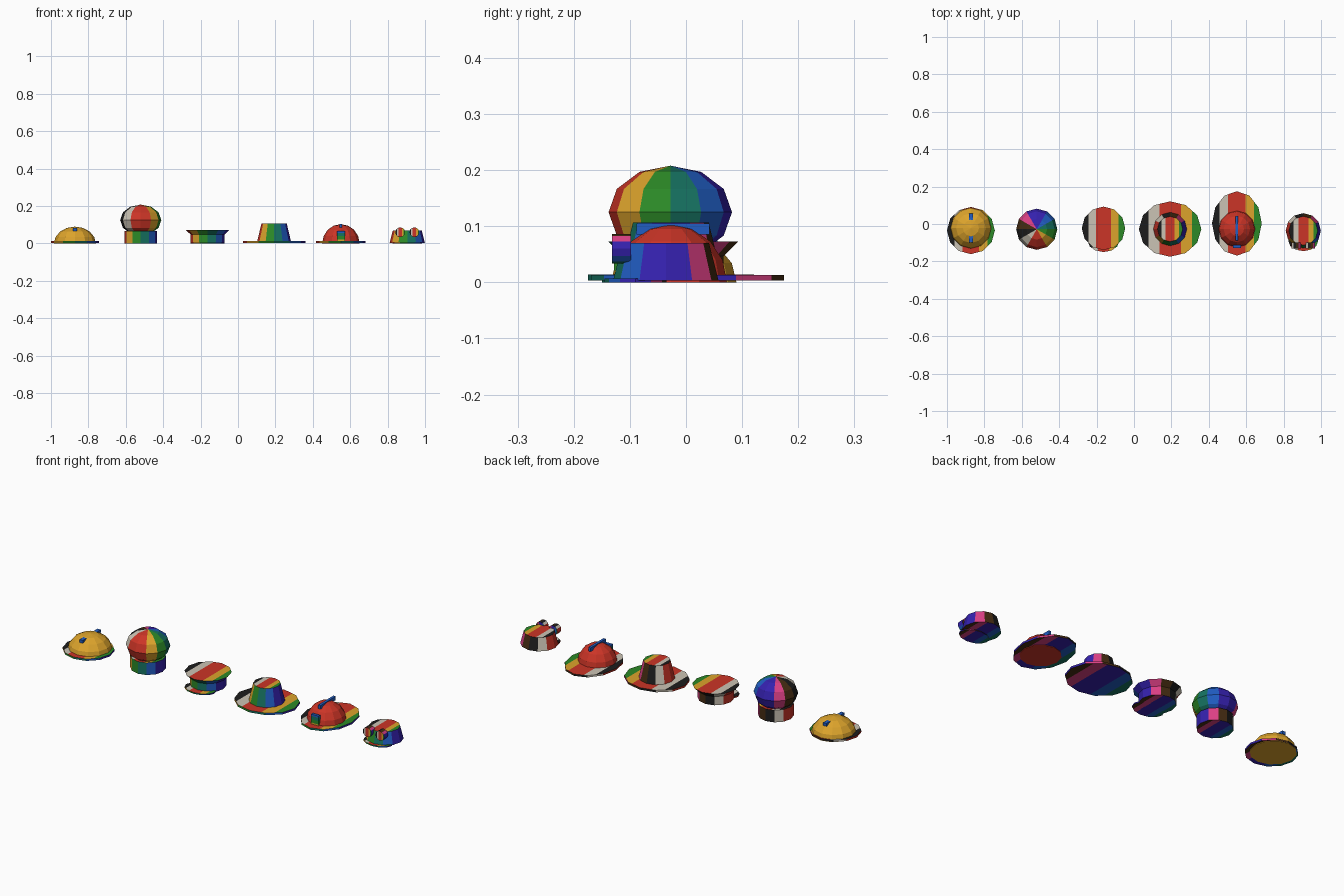
import bpy, bmesh, math
from mathutils import Matrix, Vector

if "Cube" in bpy.data.objects:
    bpy.data.objects.remove(bpy.data.objects["Cube"])

# Palette, in the order the stripes run
COLOURS = [("black", (0.012, 0.012, 0.012)), ("cream", (0.60, 0.55, 0.46)),
           ("red", (0.60, 0.035, 0.02)), ("yellow", (0.72, 0.37, 0.025)),
           ("green", (0.025, 0.25, 0.02)), ("teal", (0.008, 0.17, 0.12)),
           ("blue", (0.015, 0.11, 0.55)), ("violet", (0.035, 0.015, 0.42)),
           ("pink", (0.70, 0.05, 0.23)), ("brown", (0.06, 0.025, 0.006))]
MATS = []
for name, c in COLOURS:
    m = bpy.data.materials.new(name)
    m.diffuse_color = (*c, 1)
    m.use_nodes = True
    m.node_tree.nodes["Principled BSDF"].inputs["Base Color"].default_value = m.diffuse_color
    MATS.append(m)
BANDS = [0, 1, 2, 2, 3, 4, 5, 6, 7, 7, 8, 9]   # twelve bands, red and violet doubled
RED, YELLOW, BLUE = 2, 3, 6


def band(u):
    return BANDS[int((u % 1.0) * 12) % 12]


def finish(name, bm, loc, scale, rot_x=0.0):
    bm.transform(Matrix.Translation(loc) @ Matrix.Rotation(rot_x, 4, 'X')
                 @ Matrix.Diagonal((*scale, 1)))
    bm.normal_update()
    me = bpy.data.meshes.new(name)
    bm.to_mesh(me)
    bm.free()
    for m in MATS:
        me.materials.append(m)
    ob = bpy.data.objects.new(name, me)
    bpy.context.collection.objects.link(ob)
    return ob


def drum(name, loc, rx, ry, h, top=1.0, rot_x=0.0):
    """Twelve-sided drum standing on loc: colours run round the wall, stripes cross the ends."""
    bm = bmesh.new()
    bmesh.ops.create_cone(bm, cap_ends=True, segments=12, radius1=1, radius2=top, depth=1,
                          matrix=Matrix.Translation((0, 0, 0.5)))
    bm.normal_update()
    for end, r in ((1, top), (-1, 1.0)):
        for n in (-2, -1, 0, 1, 2):
            faces = [f for f in bm.faces if f.normal.z * end > 0.99]
            geom = set(faces)
            for f in faces:
                geom.update(f.edges, f.verts)
            bmesh.ops.bisect_plane(bm, geom=list(geom), dist=1e-6,
                                   plane_co=(n * r / 12 / 0.24, 0, 0), plane_no=(1, 0, 0))
            bm.normal_update()
    for f in bm.faces:
        c = f.calc_center_median()
        if abs(f.normal.z) > 0.99:
            r = top if f.normal.z > 0 else 1.0
            f.material_index = band((0.25 if f.normal.z > 0 else 0.75) + 0.24 * c.x / r)
        else:
            a = math.atan2(f.normal.y, f.normal.x)
            f.material_index = band((a - math.pi / 2) / math.tau)
    return finish(name, bm, loc, (rx, ry, h), rot_x)


def ball(name, loc, r, h, colour=None, half=False):
    """Faceted ball or closed half ball; no colour gives one band per segment."""
    bm = bmesh.new()
    bmesh.ops.create_uvsphere(bm, u_segments=12, v_segments=6 if not half else 8, radius=1)
    # put a vertex line at the front
    if half:
        g = bm.verts[:] + bm.edges[:] + bm.faces[:]
        cut = bmesh.ops.bisect_plane(bm, geom=g, dist=1e-5, plane_co=(0, 0, 0),
                                     plane_no=(0, 0, 1), clear_inner=True)
        rim = [e for e in bm.edges if e.is_boundary]
        bmesh.ops.contextual_create(bm, geom=rim)
        bmesh.ops.recalc_face_normals(bm, faces=bm.faces[:])
    for f in bm.faces:
        c = f.calc_center_median()
        f.material_index = colour if colour is not None else band(
            (math.atan2(c.y, c.x) - math.pi) / math.tau)
    return finish(name, bm, loc, (r, r, h))


def box(name, lo, hi, banded=False):
    """Box between two corners, blue or with level bands."""
    lo, hi = Vector(lo), Vector(hi)
    bm = bmesh.new()
    bmesh.ops.create_cube(bm, size=1)
    if banded:
        for t in (1 / 6, 0.5, 5 / 6):
            bmesh.ops.bisect_plane(bm, geom=bm.verts[:] + bm.edges[:] + bm.faces[:],
                                   plane_co=(0, 0, t - 0.5), plane_no=(0, 0, 1))
    for f in bm.faces:
        z = f.calc_center_median().z + 0.5
        f.material_index = band(0.375 + 0.25 * min(z, 0.99)) if banded else BLUE
    return finish(name, bm, (lo + hi) / 2, hi - lo)


# Hard hat
drum("hard_hat_brim", (-0.872, -0.035, 0.003), 0.128, 0.126, 0.01)
ball("hard_hat_dome", (-0.872, -0.022, 0.0), 0.112, 0.09, YELLOW, half=True)
box("hard_hat_ridge", (-0.882, -0.098, 0.066), (-0.862, 0.056, 0.082))

# Cook's hat
drum("cook_hat_band", (-0.52, -0.028, 0.0), 0.088, 0.088, 0.066)
ball("cook_hat_puff", (-0.52, -0.028, 0.125), 0.11, 0.083)

# Peaked cap
drum("peaked_cap_band", (-0.163, -0.023, 0.0), 0.09, 0.09, 0.05)
drum("peaked_cap_crown", (-0.163, -0.023, 0.04), 0.083, 0.083, 0.033, top=1.4)
drum("peaked_cap_visor", (-0.163, -0.09, 0.0), 0.085, 0.06, 0.007)

# Wide-brimmed hat
drum("wide_hat_brim", (0.193, -0.027, 0.003), 0.167, 0.148, 0.011)
drum("wide_hat_crown", (0.193, -0.027, 0.012), 0.09, 0.09, 0.095, top=0.75)

# Fire helmet
drum("fire_helmet_brim", (0.55, 0.003, 0.003), 0.133, 0.172, 0.01)
ball("fire_helmet_dome", (0.55, -0.027, 0.0), 0.1, 0.103, RED, half=True)
box("fire_helmet_crest", (0.543, -0.088, 0.085), (0.557, 0.042, 0.105))
box("fire_helmet_shield", (0.528, -0.128, 0.012), (0.572, -0.112, 0.066), banded=True)

# Flying cap with goggles
drum("flying_cap", (0.905, -0.036, 0.003), 0.094, 0.094, 0.067, top=0.82)
drum("flying_cap_visor", (0.905, -0.09, 0.0), 0.08, 0.055, 0.007)
for side, x in (("left", 0.867), ("right", 0.943)):
    drum("goggle_" + side, (x, -0.098, 0.06), 0.026, 0.026, 0.034, rot_x=math.pi / 2)
